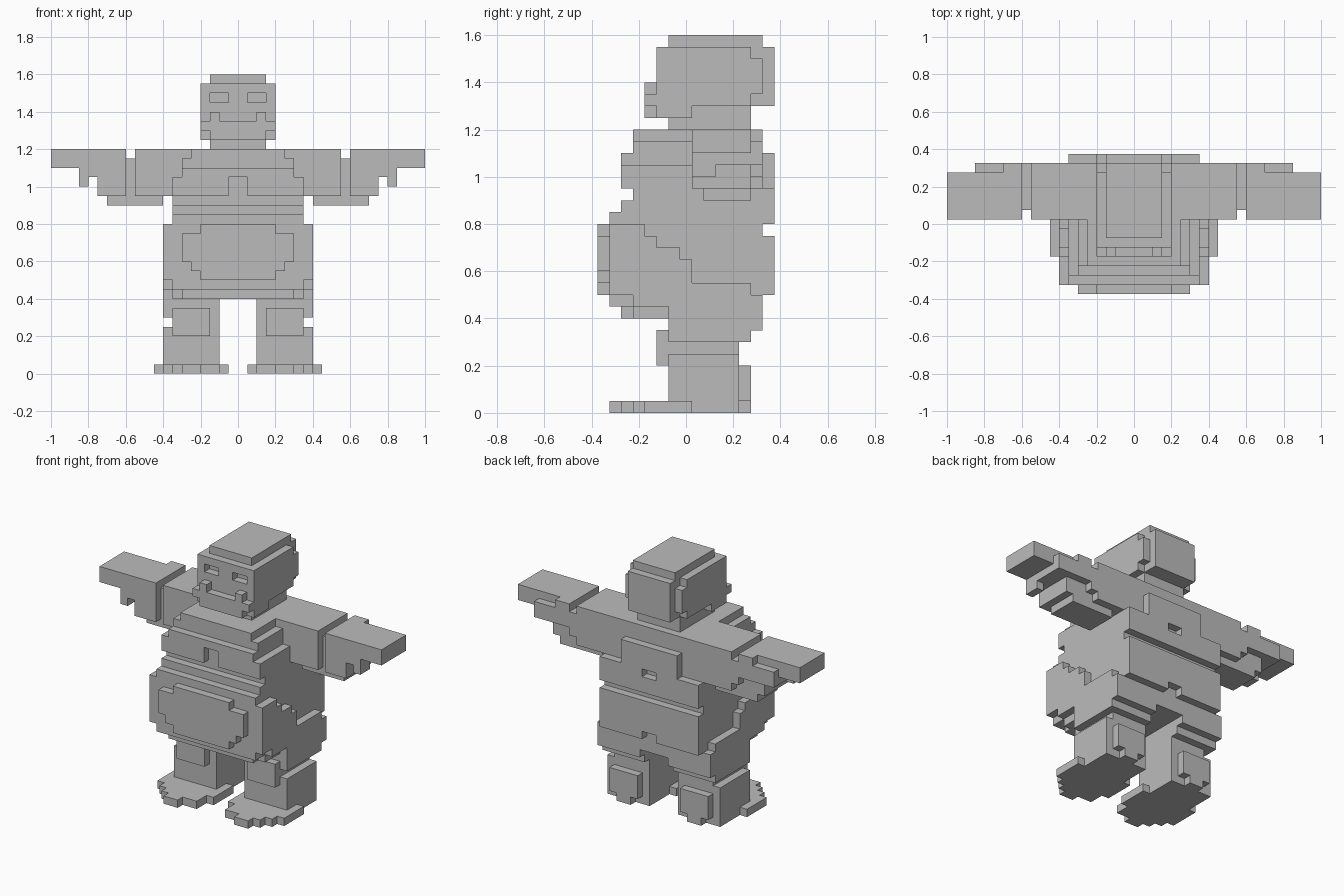
import bpy, bmesh
from mathutils import Vector

S = 0.05                                  # cell size
Y0 = -0.375                               # front plane of the cell grid

stone = bpy.data.materials.new("stone grey")
stone.diffuse_color = (0.5, 0.5, 0.5, 1)


def cells(x0, x1, y0, y1, z0, z1):
    """Grid cells filled by a block given by its limits."""
    r = lambda a, b, o=0.0: range(round((a - o) / S), round((b - o) / S))
    return {(i, j, k) for i in r(x0, x1) for j in r(y0, y1, Y0) for k in r(z0, z1)}


def blocks(*limits):
    out = set()
    for b in limits:
        out |= cells(*b)
    return out


def mid(w, *rest):
    """Block centred on x with half width w."""
    return cells(-w, w, *rest)


def mirror(c):
    return c | {(-1 - i, j, k) for i, j, k in c}


parts = {}

# Head: skull, crown, back plate, eye sockets
head = mid(.2, -.125, .275, 1.3, 1.55) | mid(.2, -.125, .025, 1.25, 1.3)
head |= mid(.15, .025, .275, 1.25, 1.3) | mid(.2, .275, .325, 1.35, 1.5)
head |= mid(.15, .275, .375, 1.3, 1.55)
head |= mid(.15, -.075, .325, 1.55, 1.6)
head -= mirror(cells(.05, .15, -.125, -.075, 1.45, 1.5))
parts["head"] = head
parts["jaw"] = mid(.2, -.175, -.125, 1.3, 1.35) | mid(.15, -.175, -.125, 1.25, 1.3)
parts["tusks"] = mirror(cells(.1, .15, -.175, -.125, 1.35, 1.4))
parts["neck"] = mid(.15, -.075, .275, 1.2, 1.25)

# Torso: core, shoulders, chest plate with a cleft, waist steps
torso = mid(.35, -.225, .325, .8, 1.05) | mid(.3, -.225, .325, 1.05, 1.15)
torso |= mid(.25, -.225, .325, 1.15, 1.2) | mid(.35, .025, .325, 1.05, 1.2)
parts["torso"] = torso
chest = mid(.35, -.275, -.225, .95, 1.05) | mid(.3, -.275, -.225, 1.05, 1.1)
parts["chest"] = chest - mid(.05, -.275, -.225, .95, 1.05)
parts["waist"] = mid(.35, -.275, -.225, .8, .9) | mid(.35, -.325, -.275, .8, .85)
back = mid(.35, .325, .375, .8, .95) | mid(.25, .325, .375, .9, .95)
back |= mid(.2, .325, .375, .95, 1.1)
parts["back_plate"] = back - mid(.05, .325, .375, .9, .95)

# Belly: core, stepped underside, front patch, seat
belly = mid(.35, -.325, .325, .5, .8) | mid(.35, -.325, .325, .45, .5)
belly |= mid(.3, -.275, -.225, .4, .45) | mid(.35, -.225, .325, .4, .45)
parts["belly"] = belly
patch = mid(.2, -.375, -.325, .5, .8) | mid(.25, -.375, -.325, .55, .75)
patch |= mid(.3, -.375, -.325, .6, .75)
parts["belly_patch"] = patch
seat = mid(.35, .325, .375, .5, .75)
parts["seat"] = seat - mid(.05, .325, .375, .5, .55)

# Hips: stair-edged bulge on both sides
hip = blocks((.35, .4, -.325, -.175, .5, .8), (.35, .4, -.175, -.125, .5, .75),
             (.35, .4, -.125, -.025, .5, .7), (.35, .4, -.025, .025, .5, .65),
             (.35, .4, .025, .275, .5, .55), (.35, .4, -.225, .325, .45, .5),
             (.35, .4, -.075, .325, .4, .45))
parts["hips"] = mirror(hip)

# Legs: thigh, knee plate, shin, heel
parts["thighs"] = mirror(blocks((.1, .4, -.075, .325, .35, .4),
                                (.1, .35, -.075, .275, .3, .35),
                                (.35, .4, -.075, .275, .3, .35)))
parts["shins"] = mirror(blocks((.1, .35, -.075, .225, .25, .3),
                               (.1, .4, -.075, .225, 0, .25)))
parts["knees"] = mirror(cells(.15, .35, -.125, -.075, .2, .35))
parts["heels"] = mirror(blocks((.15, .35, .225, .275, .05, .2),
                               (.2, .3, .225, .275, 0, .05)))

# Feet: stepped toes
parts["feet"] = mirror(blocks((.05, .45, -.175, .025, 0, .05),
                              (.1, .4, -.225, -.175, 0, .05),
                              (.1, .35, -.275, -.225, 0, .05),
                              (.2, .3, -.325, -.275, 0, .05)))

# Arms: upper arm, elbow groove, forearm, hand with fingers
parts["upper_arms"] = mirror(blocks((.35, .55, .025, .325, .95, 1.2),
                                    (.4, .55, .075, .275, .9, .95)))
parts["elbows"] = mirror(blocks((.55, .6, .075, .275, .9, 1.15),
                                (.55, .6, .275, .325, 1.0, 1.15)))
parts["forearms"] = mirror(blocks((.6, .75, .025, .275, .95, 1.2),
                                  (.6, .7, .075, .275, .9, .95),
                                  (.6, .7, .275, .325, 1.05, 1.2),
                                  (.7, .85, .275, .325, 1.05, 1.15)))
parts["hands"] = mirror(blocks((.75, 1.0, .025, .275, 1.1, 1.2),
                               (.75, .85, .025, .275, 1.05, 1.1),
                               (.8, .85, .025, .125, 1.0, 1.05)))

# Turn each part into a shell, leaving out faces buried in other parts
solid = set().union(*parts.values())
for name, part in parts.items():
    bm = bmesh.new()
    verts = {}

    def vert(p):
        if p not in verts:
            verts[p] = bm.verts.new((p[0] * S, Y0 + p[1] * S, p[2] * S))
        return verts[p]

    for c in sorted(part):
        for axis in range(3):
            u, v = (axis + 1) % 3, (axis + 2) % 3
            for side in (0, 1):
                n = list(c)
                n[axis] += 2 * side - 1
                if tuple(n) in solid:
                    continue
                ring = []
                for du, dv in ((0, 0), (1, 0), (1, 1), (0, 1)):
                    p = list(c)
                    p[axis] += side
                    p[u] += du
                    p[v] += dv
                    ring.append(vert(tuple(p)))
                bm.faces.new(ring if side else ring[::-1])
    mesh = bpy.data.meshes.new(name)
    bm.to_mesh(mesh)
    bm.free()
    mesh.materials.append(stone)
    bpy.context.collection.objects.link(bpy.data.objects.new(name, mesh))
